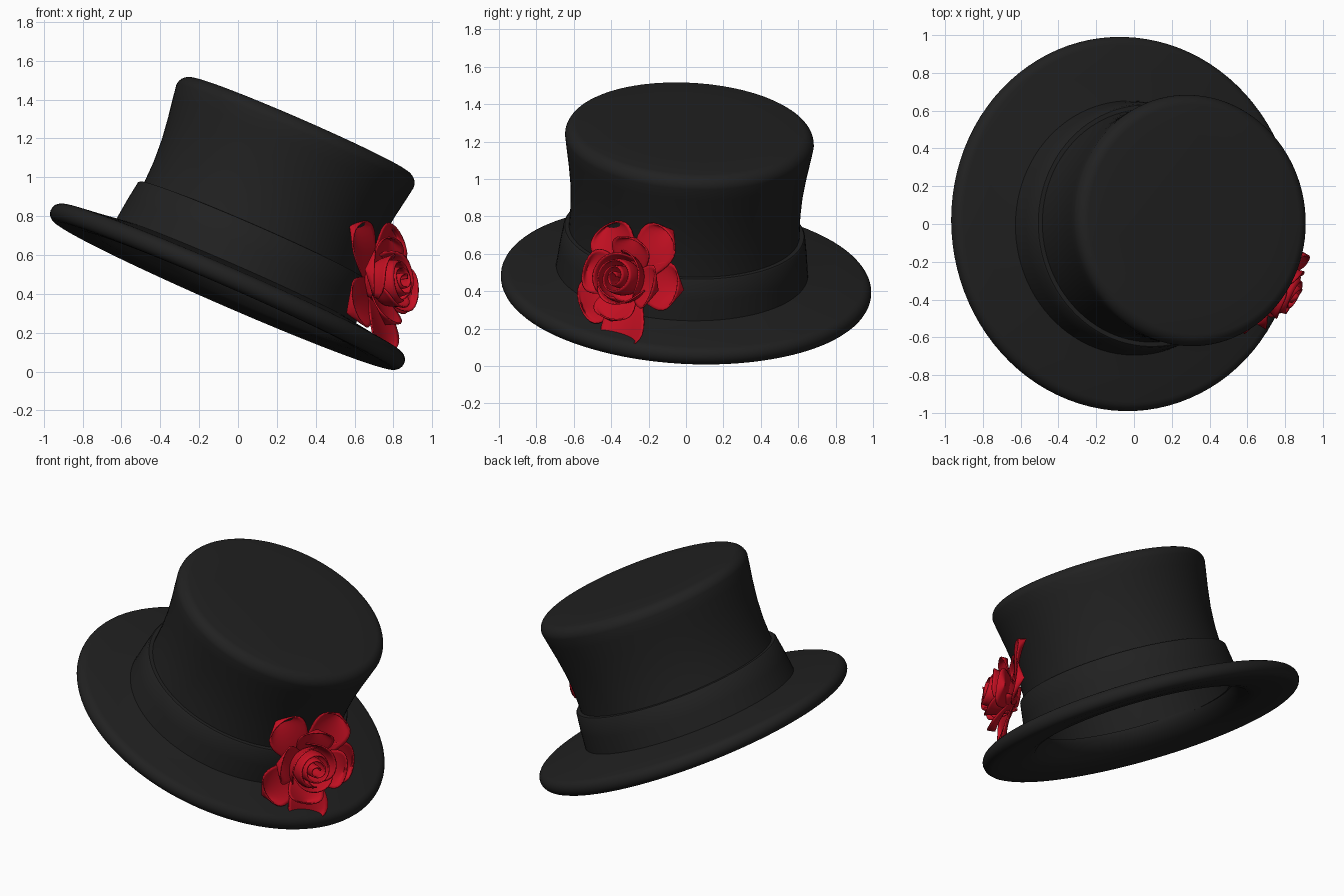
import bpy, bmesh, math
from mathutils import Matrix, Vector

if "Cube" in bpy.data.objects:
    bpy.data.objects.remove(bpy.data.objects["Cube"])


def material(name, rgb):
    m = bpy.data.materials.new(name)
    m.diffuse_color = (*rgb, 1)
    m.use_nodes = True
    m.node_tree.nodes["Principled BSDF"].inputs["Base Color"].default_value = m.diffuse_color
    return m


BLACK = material("black_felt", (0.015, 0.015, 0.015))
RED = material("red_silk", (0.55, 0.005, 0.016))

# Tilted hat frame, centred in the brim
HAT = (Matrix.Translation((-0.055, 0, 0.435)) @ Matrix.Rotation(math.radians(-3.2), 4, 'X')
       @ Matrix.Rotation(math.radians(23.5), 4, 'Y'))
# Rose frame: local z points out of the flower, local x along world +y
az, el = math.radians(-30), math.radians(7)
normal = Vector((math.cos(az) * math.cos(el), math.sin(az) * math.cos(el), math.sin(el)))
ROSE = Matrix.Translation((0.67, -0.28, 0.45)) @ normal.to_track_quat('Z', 'Y').to_matrix().to_4x4()


def finish(bm, name, mat, matrix, angle):
    me = bpy.data.meshes.new(name)
    bm.to_mesh(me)
    bm.free()
    ob = bpy.data.objects.new(name, me)
    bpy.context.collection.objects.link(ob)
    ob.matrix_world = matrix
    me.materials.append(mat)
    bpy.ops.object.select_all(action='DESELECT')
    ob.select_set(True)
    bpy.context.view_layer.objects.active = ob
    bpy.ops.object.shade_smooth_by_angle(angle=math.radians(angle))
    return ob


def lathe(name, profile, closed, matrix):
    bm = bmesh.new()
    vs = [bm.verts.new((r, 0, z)) for r, z in profile]
    pairs = list(zip(vs, vs[1:])) + ([(vs[-1], vs[0])] if closed else [])
    es = [bm.edges.new(p) for p in pairs]
    bmesh.ops.spin(bm, geom=vs + es, axis=(0, 0, 1), cent=(0, 0, 0), angle=2 * math.pi, steps=96)
    bmesh.ops.remove_doubles(bm, verts=bm.verts, dist=1e-4)
    bmesh.ops.recalc_face_normals(bm, faces=bm.faces)
    return finish(bm, name, BLACK, matrix, 40)


def arc(cx, cz, rx, rz, a0, a1, n):
    return [(cx + rx * math.cos(math.radians(a0 + (a1 - a0) * i / n)),
             cz + rz * math.sin(math.radians(a0 + (a1 - a0) * i / n))) for i in range(n + 1)]


# Brim with a rounded rim
brim = [(0.60, 0.10), (0.70, 0.085), (0.82, 0.068)] + arc(0.942, 0.002, 0.05, 0.05, 85, -90, 10) \
    + [(0.82, -0.042), (0.72, -0.03), (0.67, -0.015), (0.63, 0.03), (0.60, 0.07)]
lathe("brim", brim, True, HAT)

# Flared crown, hollow inside
CROWN = HAT @ Matrix.Translation((0.01, -0.025, 0))
wall = [(0.635, 0.08), (0.625, 0.2), (0.617, 0.32), (0.615, 0.44), (0.622, 0.56), (0.638, 0.68), (0.655, 0.78)]
outer = wall + arc(0.602, 0.85, 0.064, 0.064, 0, 85, 7) + [(0.45, 0.918), (0, 0.92)]
inner = [(0, 0.885), (0.58, 0.88), (0.625, 0.84)] + [(r - 0.03, z) for r, z in reversed(wall)]
lathe("crown", outer + inner, True, CROWN)

# Hat band
lathe("band", [(0.61, 0.08), (0.675, 0.08), (0.662, 0.2), (0.647, 0.308), (0.64, 0.316), (0.61, 0.318)], True, CROWN)


def surface(name, fn, nu=14, nv=12):
    """Thin sheet from a function of u in -1..1 and v in 0..1."""
    bm = bmesh.new()
    g = [[bm.verts.new(fn(-1 + 2 * i / nu, j / nv)) for i in range(nu + 1)] for j in range(nv + 1)]
    for j in range(nv):
        for i in range(nu):
            bm.faces.new((g[j][i], g[j][i + 1], g[j + 1][i + 1], g[j + 1][i]))
    bmesh.ops.remove_doubles(bm, verts=bm.verts, dist=1e-5)
    ob = finish(bm, name, RED, ROSE, 60)
    s = ob.modifiers.new("thickness", 'SOLIDIFY')
    s.thickness = 0.008
    return ob


def open_petal(name, angle, length, width, lift, curl):
    a = math.radians(angle)

    def fn(u, v):
        v = math.sin(v * math.pi / 2)
        half = width * v ** 0.6 * math.sqrt(max(0, 1 - v ** 5))
        x, y = length * v - 0.04 * u * u * v * length, u * half
        z = lift * v ** 0.7 - curl * v ** 3 + 0.05 * (u * v) ** 2
        return (x * math.cos(a) - y * math.sin(a), x * math.sin(a) + y * math.cos(a), z)
    surface(name, fn)


def cup_petal(name, angle, radius, height, spread, flare):
    a = math.radians(angle)

    def fn(u, v):
        t = a + u * math.radians(spread)
        h = height * v * (1 - 0.35 * u ** 4)
        r = radius * (0.25 + 0.75 * math.sin(min(1, 1.6 * v) * math.pi / 2)) + flare * v ** 3 + 0.012 * u
        return (r * math.cos(t), r * math.sin(t), h)
    surface(name, fn)


# Outer rose petals
for i, (ang, ln) in enumerate([(118, 0.35), (48, 0.37), (-8, 0.33), (-92, 0.38), (-152, 0.33)]):
    open_petal(f"outer_petal_{i}", ang, ln, 0.18, 0.07 + 0.012 * (i % 2), 0.05)
# Middle petals
for i in range(4):
    open_petal(f"middle_petal_{i}", 75 + 90 * i, 0.235, 0.165, 0.13 + 0.01 * (i % 2), 0.02)
# Cupped inner petals
for i in range(3):
    cup_petal(f"inner_petal_{i}", 20 + 120 * i, 0.125, 0.19, 75, 0.02)


# Rolled bud in the centre
def bud(u, v):
    s = (u + 1) / 2
    t = s * 5.5 * math.pi
    r = (0.02 + 0.085 * s) * (0.75 + 0.45 * math.sin(v * math.pi * 0.75))
    return (r * math.cos(t), r * math.sin(t), v * (0.225 - 0.02 * s + 0.008 * math.sin(1.3 * t)))


surface("bud", bud, 110, 10)
